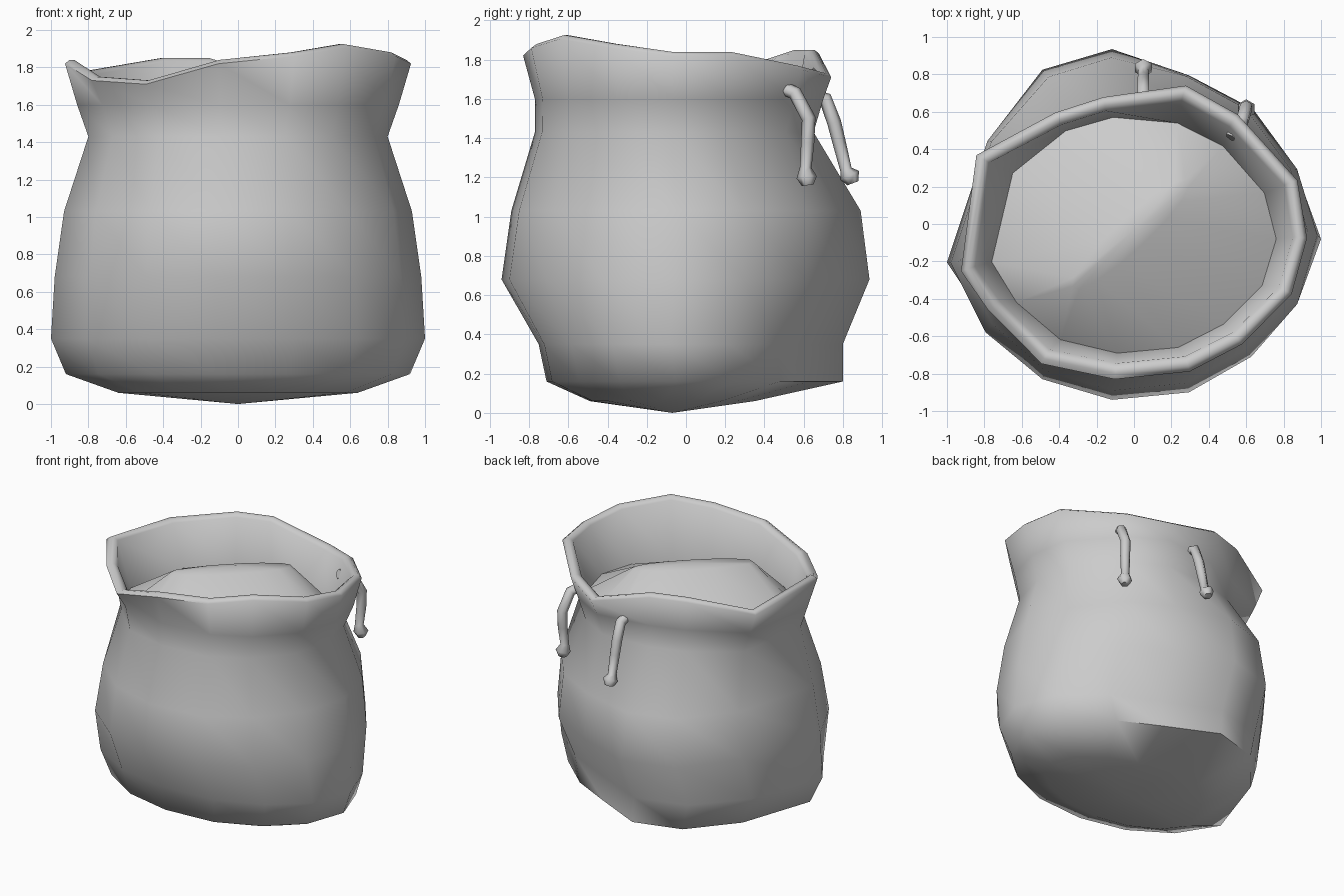
import bpy, bmesh, math
from mathutils import Vector

if "Cube" in bpy.data.objects:
    bpy.data.objects.remove(bpy.data.objects["Cube"])

# Plan outlines (14 sides, matched vertex for vertex)
BELLY = [(-1, -.2), (-.8, .45), (-.5, .83), (-.12, .94), (.3, .8), (.65, .62), (.89, .3),
         (1, -.05), (.89, -.42), (.64, -.7), (.3, -.89), (-.12, -.93), (-.5, -.82), (-.81, -.57)]
MOUTH = [(-.92, -.22), (-.84, .38), (-.43, .6), (-.18, .68), (.25, .74), (.52, .59), (.83, .25),
         (.88, -.05), (.8, -.34), (.54, -.6), (.27, -.74), (-.12, -.78), (-.5, -.7), (-.78, -.42)]
# Wavy height of the mouth edge
EDGE_Z = [1.84, 1.78, 1.85, 1.85, 1.73, 1.77, 1.84, 1.84, 1.88, 1.925, 1.88, 1.84, 1.73, 1.75]


def outline(hx, y0, y1, t):
    """Blend the two outlines and fit them to a given width and depth."""
    pts = [Vector(a).lerp(Vector(b), t) for a, b in zip(BELLY, MOUTH)]
    xa, xb = min(p.x for p in pts), max(p.x for p in pts)
    ya, yb = min(p.y for p in pts), max(p.y for p in pts)
    return [(-hx + 2 * hx * (p.x - xa) / (xb - xa),
             y0 + (y1 - y0) * (p.y - ya) / (yb - ya)) for p in pts]


def loft(name, rings, start=None, end=None, angle=50):
    """Skin a list of rings, closing either end with a fan to a point."""
    bm = bmesh.new()
    vr = [[bm.verts.new(p) for p in r] for r in rings]
    n = len(rings[0])
    for a, b in zip(vr, vr[1:]):
        for i in range(n):
            j = (i + 1) % n
            bm.faces.new((a[i], a[j], b[j], b[i]))
    for ring, tip in ((vr[0], start), (vr[-1], end)):
        if tip:
            c = bm.verts.new(tip)
            for i in range(n):
                bm.faces.new((ring[i], ring[(i + 1) % n], c))
    bmesh.ops.recalc_face_normals(bm, faces=bm.faces)
    me = bpy.data.meshes.new(name)
    bm.to_mesh(me)
    bm.free()
    ob = bpy.data.objects.new(name, me)
    bpy.context.collection.objects.link(ob)
    bpy.ops.object.select_all(action='DESELECT')
    ob.select_set(True)
    bpy.context.view_layer.objects.active = ob
    bpy.ops.object.shade_smooth_by_angle(angle=math.radians(angle))
    return ob


# Sack body: z, half width, front y, back y, blend toward mouth outline
body = [(.06, .64, -.49, .35, 0), (.16, .92, -.71, .80, 0), (.35, 1.0, -.75, .80, 0),
        (.68, .98, -.94, .935, 0), (1.03, .93, -.89, .89, .2), (1.43, .80, -.77, .65, .8),
        (1.6, .86, -.77, .70, 1)]
rings = []
for z, hx, y0, y1, t in body:
    ring = [(x, y, z) for x, y in outline(hx, y0, y1, t)]
    if z < .4:  # sagging bottom, with the back right corner pulled in
        ring = [(x, y - .06 * x * x, z) for x, y, _ in ring]
        for i in (4, 5):
            x, y, _ = ring[i]
            ring[i] = (x * .93, y * .92, z)
    rings.append(ring)

# Thin rolled lip and inner wall
for hx, y0, y1, dz in ((.925, -.83, .74, -.02), (.9, -.80, .715, 0), (.875, -.775, .69, 0),
                       (.85, -.745, .66, -.02)):
    rings.append([(x, y, z + dz) for (x, y), z in zip(outline(hx, y0, y1, 1), EDGE_Z)])
rings.append([(x, y, 1.47) for x, y in outline(.76, -.69, .57, .5)])
loft("sack", rings, start=(0, -.07, 0), angle=68)

# Contents heaped into a diagonal ridge inside the mouth
base = outline(.765, -.695, .575, .5)
ridge = []
for x, y in base:
    along, across = (x + y) * .30, (y - x) * .06
    ridge.append((along - across, along + across - .03, 1.76))
loft("contents", [[(x, y, 1.47) for x, y in base], ridge], end=(0, -.03, 1.78))


def cord(name, path, radii, sides=6):
    """Sweep a hexagon along a path; the last points swell into a knot."""
    pts = [Vector(p) for p in path]
    rings = []
    for i, (p, r) in enumerate(zip(pts, radii)):
        d = (pts[min(i + 1, len(pts) - 1)] - pts[max(i - 1, 0)]).normalized()
        u = d.cross(Vector((1, 0, 0))).normalized()
        v = d.cross(u)
        rings.append([p + r * (math.cos(a) * u + math.sin(a) * v)
                      for a in (2 * math.pi * k / sides for k in range(sides))])
    loft(name, rings, start=pts[0], end=pts[-1], angle=65)


# Drawstring ends with knots
RADII = (.035, .036, .036, .034, .03, .052, .03)
cord("drawstring_right", [(.52, .46, 1.67), (.58, .555, 1.63), (.6, .625, 1.5), (.6, .62, 1.38),
                          (.59, .61, 1.25), (.6, .615, 1.2), (.6, .62, 1.16)], RADII)
cord("drawstring_back", [(.05, .62, 1.62), (.05, .71, 1.6), (.05, .755, 1.48), (.05, .78, 1.38),
                         (.05, .815, 1.24), (.05, .835, 1.21), (.05, .85, 1.17)], RADII)
